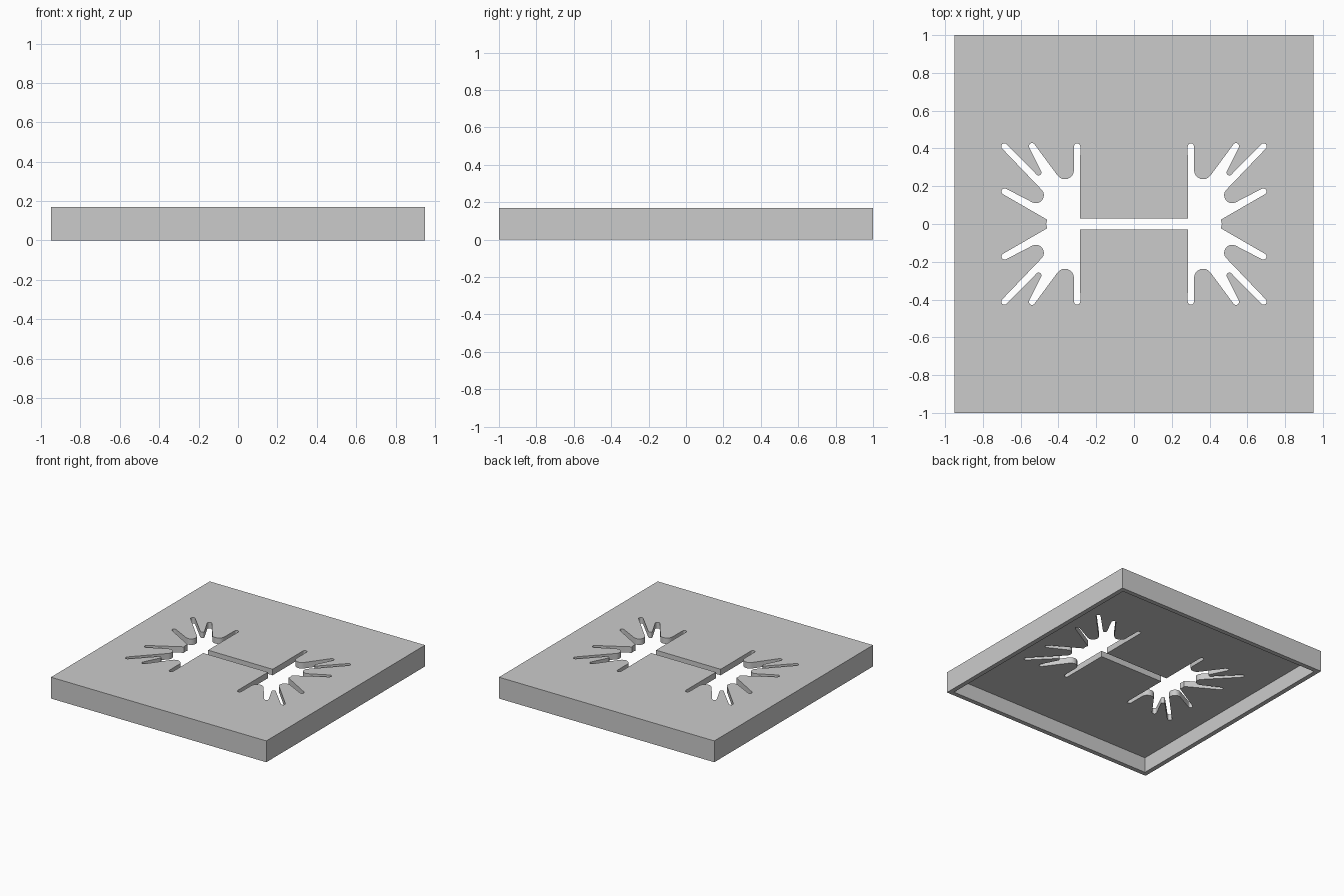
import bpy
import bmesh
from math import acos, atan2, cos, sin, pi
from mathutils import Vector

cube = bpy.data.objects.get("Cube")
if cube:
    bpy.data.objects.remove(cube)

WIDTH, DEPTH, HEIGHT = 1.9, 2.0, 0.17
WALL, PLATE = 0.052, 0.048
SLOT, ARC_STEPS = 0.0165, 8

# Single flat colour
grey = bpy.data.materials.new("light_grey")
grey.use_nodes = True
grey.diffuse_color = (0.6, 0.6, 0.6, 1)
grey.node_tree.nodes["Principled BSDF"].inputs["Base Color"].default_value = (0.6, 0.6, 0.6, 1)


def make_object(name, bm):
    bmesh.ops.recalc_face_normals(bm, faces=bm.faces)
    mesh = bpy.data.meshes.new(name)
    bm.to_mesh(mesh)
    bm.free()
    mesh.materials.append(grey)
    obj = bpy.data.objects.new(name, mesh)
    bpy.context.collection.objects.link(obj)
    return obj


def belt(circles):
    """Path of arcs and tangents round circles; a negative radius is passed on its other side."""
    normals = []
    for (x1, y1, r1), (x2, y2, r2) in zip(circles, circles[1:]):
        d = Vector((x2 - x1, y2 - y1))
        normals.append(atan2(d.y, d.x) + acos((r1 - r2) / d.length))
    points = [circles[0][:2]]
    for (x, y, r), start, end in zip(circles[1:-1], normals, normals[1:]):
        turn = (end - start) % (2 * pi)
        if r > 0:
            turn -= 2 * pi
        for i in range(ARC_STEPS + 1):
            a = start + turn * i / ARC_STEPS
            points.append((x + r * cos(a), y + r * sin(a)))
    return points + [circles[-1][:2]]


# Cover: a shallow box open underneath
bm = bmesh.new()
bmesh.ops.create_cube(bm, size=1)
for v in bm.verts:
    v.co = (v.co.x * WIDTH, v.co.y * DEPTH, (v.co.z + 0.5) * HEIGHT)
bm.normal_update()
bottom = min(bm.faces, key=lambda f: f.normal.z)
bmesh.ops.inset_region(bm, faces=[bottom], thickness=WALL)
inner = bmesh.ops.extrude_discrete_faces(bm, faces=[bottom])["faces"][0]
for v in inner.verts:
    v.co.z = HEIGHT - PLATE
cover = make_object("cover", bm)

# One quarter of the opening: slot tips alternate with rounded fingers
quarter = belt([
    (0.285, 0.03, 0),
    (0.301, 0.411, SLOT),
    (0.366, 0.285, -0.048),
    (0.54, 0.412, SLOT),
    (0.505, 0.272, -0.015),
    (0.686, 0.411, SLOT),
    (0.519, 0.152, -0.042),
    (0.685, 0.172, SLOT),
    (0.46, 0.023, 0),
])
side = quarter + [(0.465, 0)] + [(x, -y) for x, y in reversed(quarter)]
outline = side + [(-x, -y) for x, y in side]

# Cutter for the opening
bm = bmesh.new()
face = bm.faces.new([bm.verts.new((x, y, 0.05)) for x, y in outline])
top = bmesh.ops.extrude_face_region(bm, geom=[face])["geom"]
for v in top:
    if isinstance(v, bmesh.types.BMVert):
        v.co.z = HEIGHT + 0.1
cutter = make_object("opening_cutter", bm)
cutter.hide_render = True

cut = cover.modifiers.new("opening", "BOOLEAN")
cut.operation = "DIFFERENCE"
cut.solver = "EXACT"
cut.object = cutter
bpy.context.view_layer.objects.active = cover
cover.select_set(True)
bpy.ops.object.modifier_apply(modifier=cut.name)
bpy.data.objects.remove(cutter)
bpy.ops.object.shade_smooth_by_angle(angle=0.6)
